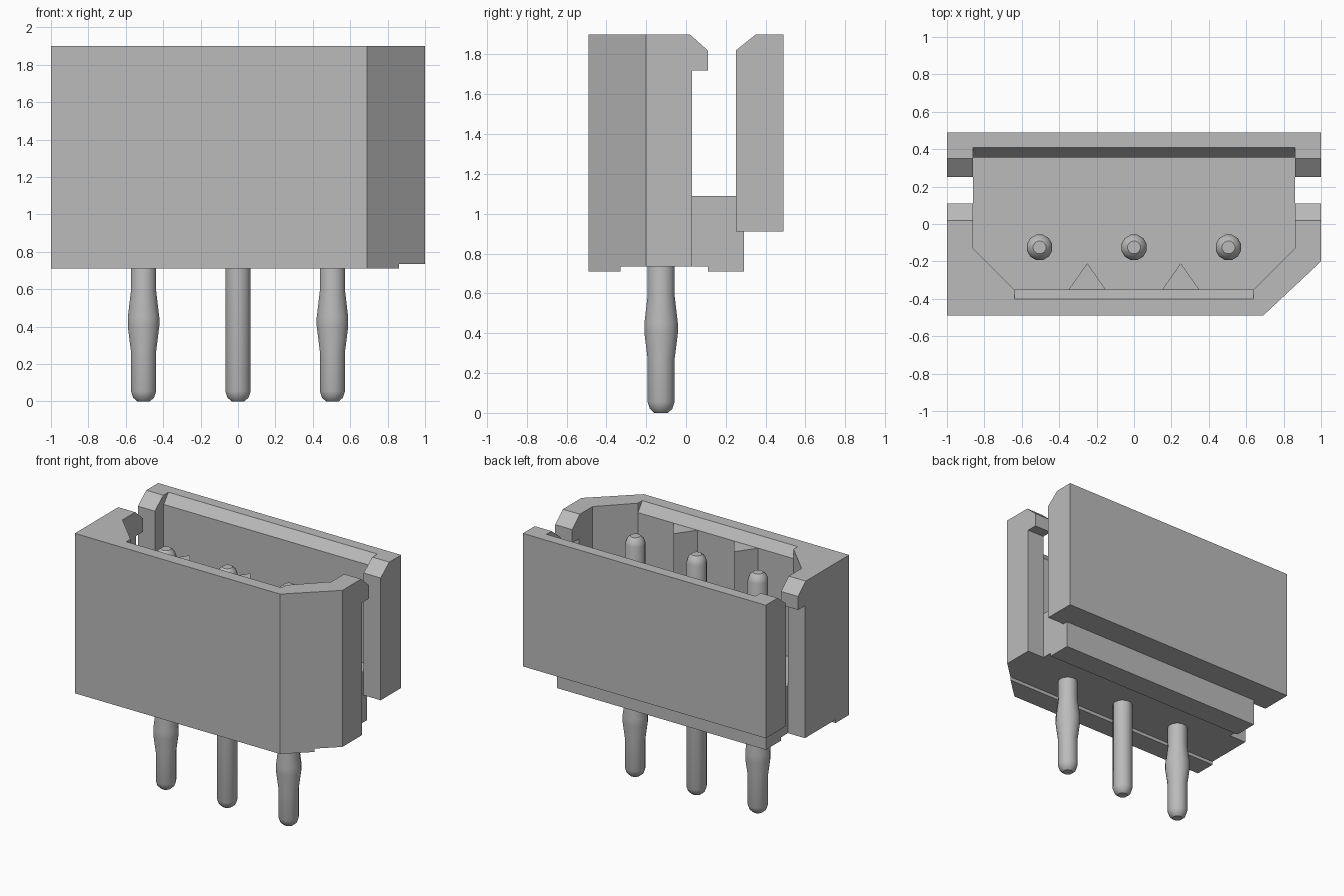
import bpy, bmesh, math
from mathutils import Vector

cube = bpy.data.objects.get("Cube")
if cube:
    bpy.data.objects.remove(cube, do_unlink=True)

grey = bpy.data.materials.new("mid grey")
grey.use_nodes = True
colour = (0.5, 0.5, 0.5, 1)
grey.diffuse_color = colour
grey.node_tree.nodes["Principled BSDF"].inputs["Base Color"].default_value = colour

BOTTOM, TOP, FLOOR = 0.71, 1.9, 1.09
INNER = 0.86  # half width of the cavity


def finish(name, bm):
    bmesh.ops.recalc_face_normals(bm, faces=bm.faces)
    mesh = bpy.data.meshes.new(name)
    bm.to_mesh(mesh)
    bm.free()
    mesh.materials.append(grey)
    obj = bpy.data.objects.new(name, mesh)
    bpy.context.collection.objects.link(obj)
    return obj


def prism(name, outline, low, high, axis="z"):
    """Extrude an (x, y) outline along z, or a (y, z) outline along x."""
    bm = bmesh.new()
    place = (lambda a, b: (a, b, low)) if axis == "z" else (lambda a, b: (low, a, b))
    face = bm.faces.new([bm.verts.new(place(a, b)) for a, b in outline])
    out = bmesh.ops.extrude_face_region(bm, geom=[face])
    step = Vector((0, 0, high - low)) if axis == "z" else Vector((high - low, 0, 0))
    verts = [v for v in out["geom"] if isinstance(v, bmesh.types.BMVert)]
    bmesh.ops.translate(bm, verts=verts, vec=step)
    return finish(name, bm)


def cut(target, cutter):
    mod = target.modifiers.new("cut", "BOOLEAN")
    mod.operation, mod.solver, mod.object = "DIFFERENCE", "EXACT", cutter
    bpy.context.view_layer.objects.active = target
    bpy.ops.object.modifier_apply(modifier=mod.name)
    bpy.data.objects.remove(cutter, do_unlink=True)


# Housing shell with one bevelled front corner
housing = prism("housing", [(-1, -0.49), (0.69, -0.49), (1, -0.2), (1, 0.49), (-1, 0.49)], BOTTOM, TOP)

# Cavity open at the top
cut(housing, prism("cavity_cutter", [(-0.64, -0.35), (0.64, -0.35), (INNER, -0.13),
                                     (INNER, 0.355), (-INNER, 0.355), (-INNER, -0.13)], FLOOR, 2.1))

# Side slots with a hooked front edge, joined to the recess below
slot = [(0.03, 0.6), (0.03, 1.72), (0.11, 1.72), (0.11, 1.82), (0.02, TOP), (0.02, 2),
        (0.35, 2), (0.35, TOP), (0.25, 1.82), (0.25, 0.91), (0.6, 0.91), (0.6, 0.6)]
for side in (-1, 1):
    cut(housing, prism("slot_cutter", slot, side * INNER, side * 1.1, "x"))

# Undercut below the back wall and channel along the bottom
cut(housing, prism("undercut_cutter", [(0.29, 0.6), (0.6, 0.6), (0.6, 0.91), (0.29, 0.91)], -1.1, 1.1, "x"))
cut(housing, prism("channel_cutter", [(-0.33, 0.6), (0.11, 0.6), (0.11, 0.735), (-0.33, 0.735)], -1.1, 1.1, "x"))

# Lead-in bevels on the inner rims
cut(housing, prism("front_bevel_cutter", [(-0.35, 1.83), (-0.4, TOP), (-0.4, 2), (-0.3, 2), (-0.3, 1.83)],
                   -0.64, 0.64, "x"))
cut(housing, prism("back_bevel_cutter", [(0.355, 1.83), (0.41, TOP), (0.41, 2), (0.3, 2), (0.3, 1.83)],
                   -INNER, INNER, "x"))

# Wedge ribs inside the front wall
for side, name in ((-1, "right_rib"), (1, "left_rib")):
    x = 0.25 * side
    prism(name, [(x - 0.1, -0.352), (x + 0.1, -0.352), (x, -0.21)], FLOOR - 0.02, 1.83)


# Contact pins, the outer two with a press-fit bulge
def pin(name, x, bulged):
    profile = [(0.035, 0), (0.058, 0.02), (0.07, 0.055)]
    if bulged:
        profile += [(0.07, 0.27), (0.087, 0.4), (0.087, 0.45), (0.07, 0.59)]
    profile += [(0.07, 1.725), (0.058, 1.76), (0.035, 1.78)]
    sides = 12
    bm = bmesh.new()
    rings = []
    for r, z in profile:
        angles = [math.tau * (i + 0.5) / sides for i in range(sides)]
        rings.append([bm.verts.new((x + r * math.cos(a), -0.125 + r * math.sin(a), z)) for a in angles])
    for lower, upper in zip(rings, rings[1:]):
        for i in range(sides):
            j = (i + 1) % sides
            bm.faces.new((lower[i], lower[j], upper[j], upper[i]))
    bm.faces.new(rings[0])
    bm.faces.new(rings[-1])
    obj = finish(name, bm)
    bpy.ops.object.select_all(action="DESELECT")
    obj.select_set(True)
    bpy.context.view_layer.objects.active = obj
    bpy.ops.object.shade_smooth_by_angle(angle=math.radians(32))


for name, x in (("right_pin", -0.505), ("middle_pin", 0), ("left_pin", 0.505)):
    pin(name, x, x != 0)
